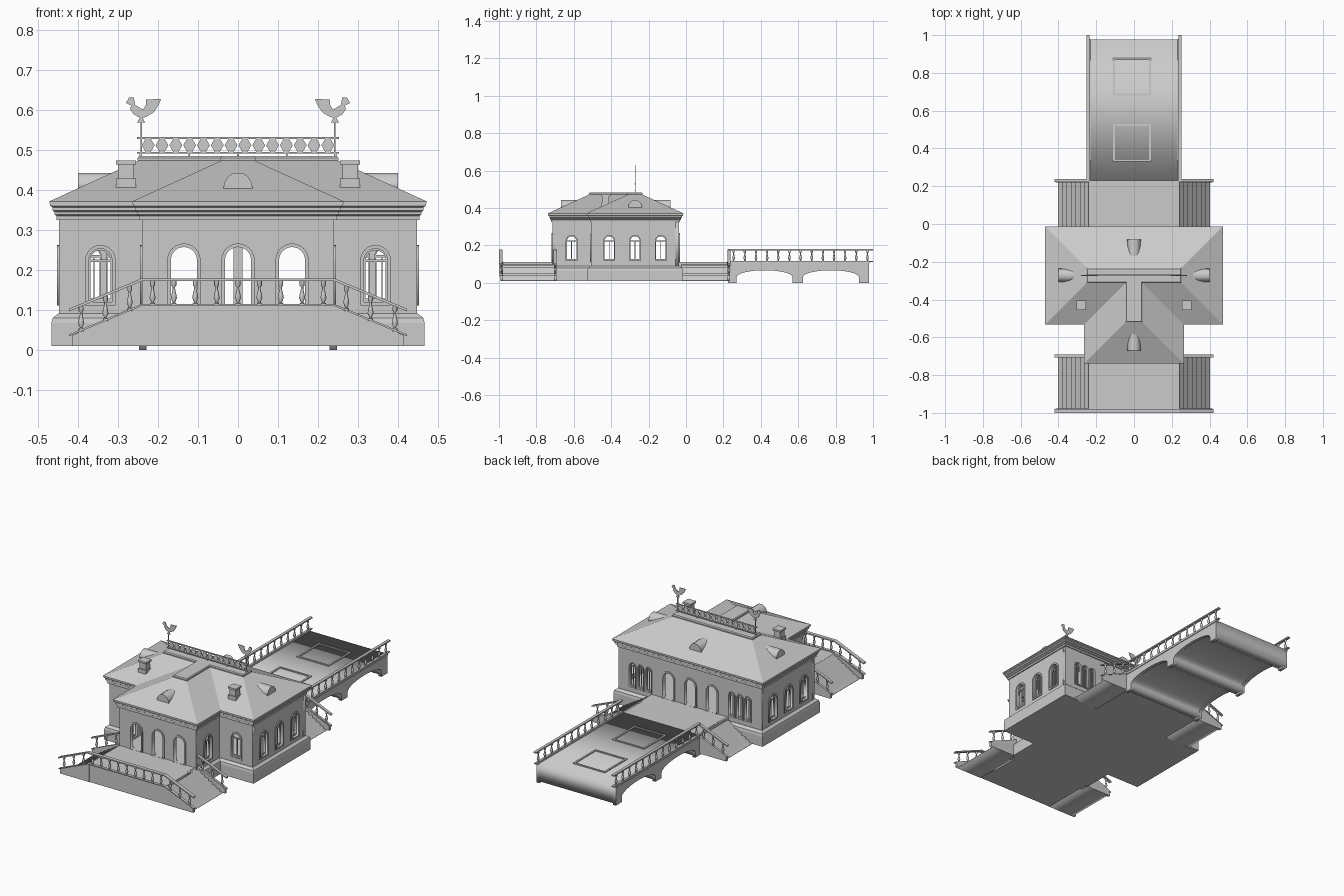
import bpy, bmesh
from math import sin, cos, pi, radians
from mathutils import Vector

if "Cube" in bpy.data.objects:
    bpy.data.objects.remove(bpy.data.objects["Cube"])

def link(name, data):
    ob = bpy.data.objects.new(name, data)
    bpy.context.collection.objects.link(ob)
    return ob

def mesh(name, verts, faces):
    me = bpy.data.meshes.new(name)
    me.from_pydata(verts, [], faces)
    bm = bmesh.new()
    bm.from_mesh(me)
    bmesh.ops.recalc_face_normals(bm, faces=bm.faces)
    bm.to_mesh(me)
    bm.free()
    return link(name, me)

def loft(name, rings):
    n = len(rings[0])
    faces = [tuple(range(n)), tuple(range((len(rings) - 1) * n, len(rings) * n))]
    for k in range(len(rings) - 1):
        faces += [(k*n + i, k*n + (i+1) % n, (k+1)*n + (i+1) % n, (k+1)*n + i) for i in range(n)]
    return mesh(name, [v for r in rings for v in r], faces)

def box(name, x0, x1, y0, y1, z0, z1):
    return loft(name, [[(x0, y0, z), (x1, y0, z), (x1, y1, z), (x0, y1, z)] for z in (z0, z1)])

def bar(name, p, q, w, lo, hi):
    """Rail from p to q with upright ends; lo and hi are heights above the path."""
    p, q = Vector(p), Vector(q)
    s = Vector((p.y - q.y, q.x - p.x, 0)).normalized() * w / 2
    return loft(name, [[e + s + Vector((0, 0, lo)), e - s + Vector((0, 0, lo)),
                        e - s + Vector((0, 0, hi)), e + s + Vector((0, 0, hi))] for e in (p, q)])

def panel(name, loops, depth, x, y, deg=0):
    """Upright flat shape with holes; deg 0 faces the front, 90 faces right."""
    cu = bpy.data.curves.new(name, 'CURVE')
    cu.dimensions, cu.fill_mode, cu.extrude = '2D', 'BOTH', depth / 2
    for pts in loops:
        sp = cu.splines.new('POLY')
        sp.points.add(len(pts) - 1)
        for pt, (u, z) in zip(sp.points, pts):
            pt.co = (u, z, 0, 1)
        sp.use_cyclic_u = True
    ob = link(name, cu)
    ob.location, ob.rotation_euler = (x, y, 0), (pi / 2, 0, radians(deg))
    return ob

def rect(u0, u1, z0, z1):
    return [(u0, z0), (u1, z0), (u1, z1), (u0, z1)]

def arch(u, w, z0, z1, n=12):
    r = w / 2
    return [(u - r, z0), (u + r, z0)] + [(u + r*cos(pi*i/n), z1 - r + r*sin(pi*i/n)) for i in range(n + 1)]

# T-shaped storeys: profile of (outward offset, z) swept round the plan
def tee(name, profile):
    rings = []
    for o, z in profile:
        X, W, f, m, b = .447 + o, .24 + o, -.715 - o, -.508 - o, -.037 + o
        rings.append([(x, y, z) for x, y in
                      ((-X, m), (-W, m), (-W, f), (W, f), (W, m), (X, m), (X, b), (-X, b))])
    return loft(name, rings)

tee("plinth", [(.019, .01), (.019, .067), (.016, .08), (.002, .091), (-.003, .091), (-.003, .11)])
tee("cornice", [(-.015, .325), (.006, .325), (.006, .335), (.011, .338), (.011, .345), (.016, .348),
                (.016, .356), (.022, .36), (.022, .366)])
tee("roof", [(.018, .366), (.024, .366), (.024, .371), (-.21, .478)])
tee("ridge_cap", [(-.212, .47), (-.196, .473), (-.196, .479), (-.2, .484)])

# Walls with arched openings, trim and window frames
def wall(name, x, y, deg, half, openings):
    a = radians(deg)
    nx, ny = sin(a), -cos(a)
    holes = [arch(u, w, z0, z1) for u, w, z0, z1, d in openings]
    panel(name, [rect(-half, half, .09, .33)] + holes, .02, x - nx*.01, y - ny*.01, deg)
    for (u, w, z0, z1, door), hole in zip(openings, holes):
        t = .009 if w > .04 else .005
        outer = arch(u, w + 2*t, z0 if door else z0 - t, z1 + t)
        panel("arch_trim", [outer, arch(u, w, z0 - .0005, z1)] if not door else
              [arch(u, w + 2*t, z0, z1 + t), arch(u, w, z0 + .0005, z1)], .008, x + nx*.001, y + ny*.001, deg)
        if not door:
            e, r, zt = w * .07, w / 2, z1 - w / 2 - .004
            panel("window_frame", [hole, rect(u - r + e, u - e/2, z0 + .008, zt),
                                   rect(u + e/2, u + r - e, z0 + .008, zt),
                                   arch(u, w - 2*e, zt + .006, z1 - e)],
                  .005, x - nx*.01, y - ny*.01, deg)

doors = [(u, .065, .11, .257, True) for u in (-.135, 0, .135)]
win = lambda u, w=.058: (u, w, .12, .253, False)
wall("wing_front_wall", 0, -.715, 0, .24, doors)
wall("rear_wall", 0, -.037, 180, .447,
     doors + [win(s*.31 + d, .036) for s in (-1, 1) for d in (-.05, 0, .05)])
for s in (-1, 1):
    wall("main_front_wall", s*.3435, -.508, 0, .1035, [win(0)])
    wall("wing_side_wall", s*.24, -.6115, 90*s, .103, [win(0)])
    wall("main_side_wall", s*.447, -.2725, 90*s, .235, [win(-.138), win(0), win(.138)])
box("inner_post", -.011, .011, -.356, -.334, .11, .33)

# Dormers, one on each hip
dormer = [(-.037, .4), (.037, .4), (.034, .418), (.025, .433), (.012, .442),
          (-.012, .442), (-.025, .433), (-.034, .418)]
for x, y, deg in ((0, -.622, 0), (0, -.13, 180), (.352, -.272, 90), (-.352, -.272, -90)):
    panel("dormer", [dormer], .095, x, y, deg)

# Chimneys
for s in (-1, 1):
    for r, z0, z1 in ((.025, .4, .428), (.019, .428, .463), (.025, .463, .473)):
        box("chimney", s*.28 - r, s*.28 + r, -.43 - r, -.43 + r, z0, z1)

# Ridge railing with flat hexagonal balusters
for z0, z1 in ((.49, .494), (.527, .532)):
    box("ridge_rail", -.252, .252, -.276, -.268, z0, z1)
for i in range(14):
    u = (i - 6.5) * .0345
    panel("ridge_baluster", [[(u - .006, .494), (u + .006, .494), (u + .016, .511),
                              (u + .006, .528), (u - .006, .528), (u - .016, .511)]], .004, 0, -.272)
for i in range(-2, 3):
    box("ridge_rail_foot", i*.122 - .002, i*.122 + .002, -.274, -.27, .48, .492)

# Weathercocks
cock = [(-.038, .617), (-.03, .63), (-.018, .63), (-.015, .612), (.005, .6), (.012, .612), (.012, .625),
        (.05, .627), (.043, .61), (.03, .592), (.012, .582), (.004, .58), (.01, .568), (-.01, .568),
        (-.003, .58), (-.018, .588), (-.027, .6), (-.025, .61)]
for s in (-1, 1):
    panel("weathercock", [[(-s*u, z) for u, z in cock]], .004, s*.242, -.272)
    box("weathercock_pole", s*.242 - .002, s*.242 + .002, -.274, -.27, .48, .58)

# Terraces, stairs and stringers
box("front_terrace", -.24, .24, -.99, -.70, .01, .11)
box("rear_terrace", -.24, .24, -.04, .23, .01, .11)
steps = [(.23, .01), (.23, .11)]
for i in range(7):
    x = .24 + i * .0235
    steps += [(x, .11 - i*.0143), (x, .11 - (i + 1)*.0143 + .002)]
steps += [(.402, .012), (.402, .01)]
stringer = [(.235, .01), (.235, .114), (.242, .114), (.415, .036), (.415, .01)]
for s in (-1, 1):
    flip = lambda pts: [(s*u, z) for u, z in pts]
    panel("front_steps", [flip(steps)], .28, 0, -.845)
    panel("rear_steps", [flip(steps)], .25, 0, .1)
    for y in (-.985, -.7, .227):
        panel("stair_stringer", [flip(stringer)], .014, 0, y)

# Bridge: inner vault and slightly lower side faces
def bridge(z0, spring, rise):
    pts = [(.225, .11), (.225, z0)]
    for c in (.42, .775):
        pts += [(c - .15, z0)] + [(c - .15*cos(pi*i/16), spring + rise*sin(pi*i/16))
                                  for i in range(17)] + [(c + .15, z0)]
    return pts + [(.978, z0), (.978, .11)]
panel("bridge_vault", [bridge(.01, .035, .037)], .47, 0, 0, 90)
for s in (-1, 1):
    panel("bridge_side", [bridge(0, .03, .037)], .018, s*.238, 0, 90)
    bar("bridge_edge", (s*.241, .225, .11), (s*.241, .98, .11), .02, -.008, .003)

# Raised square frames on the bridge deck
for y in (.33, .68):
    for x0, x1, y0, y1 in ((-.11, .09, 0, .01), (-.11, .09, .19, .2), (-.11, -.1, .01, .19), (.08, .09, .01, .19)):
        box("deck_frame", x0, x1, y + y0, y + y1, .109, .115)

# Turned baluster, shared by every balustrade
profile = [(.0065, 0), (.0065, .006), (.003, .009), (.0075, .02), (.006, .029), (.003, .042),
           (.003, .047), (.006, .051), (.006, .062)]
turned = loft("baluster", [[(r*cos(pi*i/5), r*sin(pi*i/5), z) for i in range(10)] for r, z in profile])
bpy.context.view_layer.objects.active = turned
turned.select_set(True)
bpy.ops.object.shade_smooth_by_angle(angle=radians(40))
baluster = turned.data
bpy.data.objects.remove(turned)

def balustrade(name, p, q, n, w=.016):
    bar(name + "_foot_rail", p, q, w * .8, 0, .005)
    bar(name + "_hand_rail", p, q, w, .062, .069)
    for i in range(n):
        link(name + "_baluster", baluster).location = Vector(p).lerp(Vector(q), (i + .5) / n)

balustrade("terrace", (-.24, -.99, .11), (.24, -.99, .11), 9, .02)
for s in (-1, 1):
    for y, w in ((-.99, .02), (-.7, .016), (.23, .016)):
        balustrade("stair", (s*.24, y, .11), (s*.422, y, .034), 3, w)
    balustrade("bridge", (s*.243, .225, .111), (s*.243, 1.0, .111), 13)

# Turn the flat shapes into meshes
bpy.ops.object.select_all(action='DESELECT')
curves = [o for o in bpy.context.scene.objects if o.type == 'CURVE']
for o in curves:
    o.select_set(True)
bpy.context.view_layer.objects.active = curves[0]
bpy.ops.object.convert(target='MESH')
